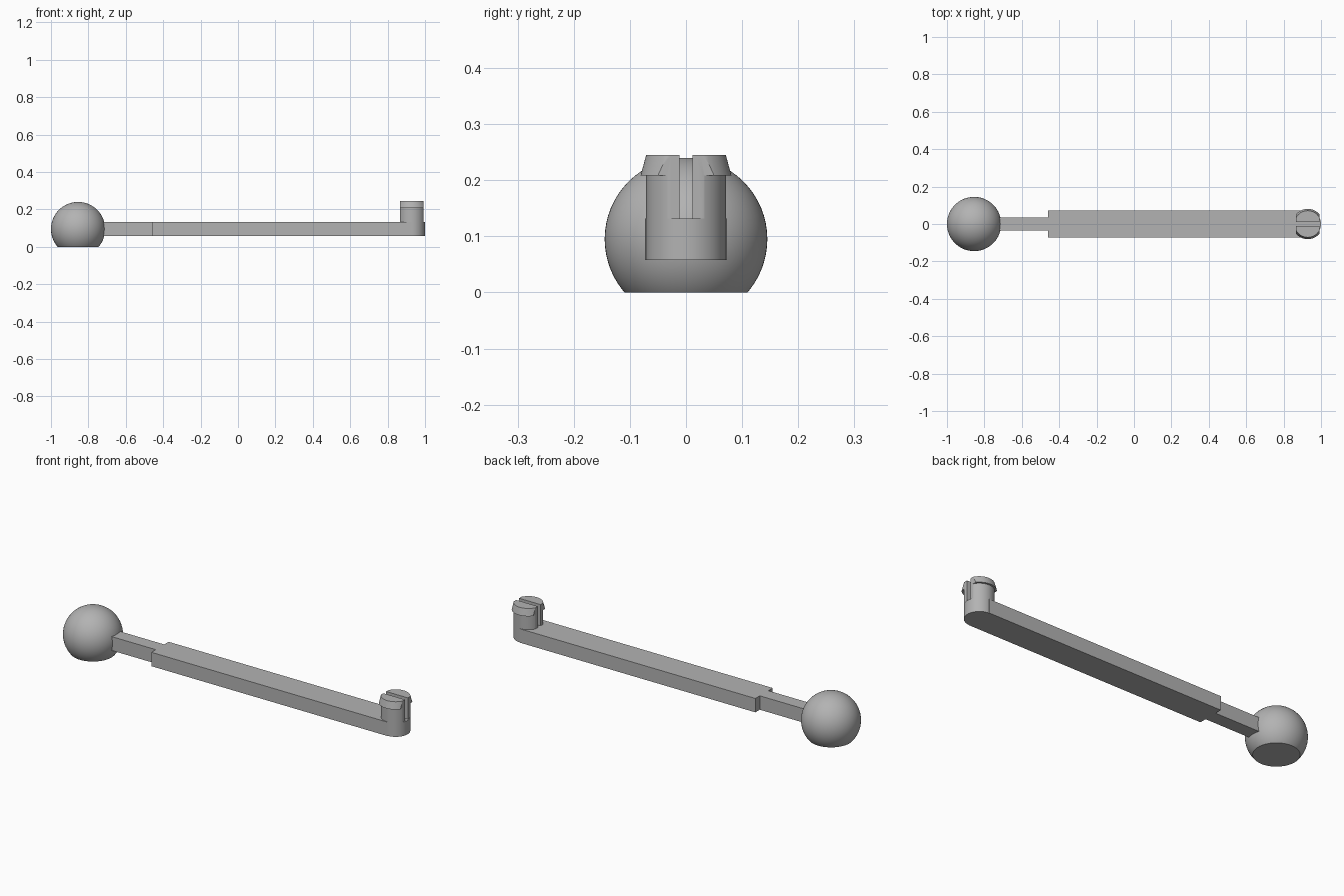
import bpy, bmesh, math
from mathutils import Vector

if "Cube" in bpy.data.objects:
    bpy.data.objects.remove(bpy.data.objects["Cube"], do_unlink=True)

grey = bpy.data.materials.new("plain grey")
grey.use_nodes = True
grey.diffuse_color = (0.45, 0.45, 0.45, 1)
grey.node_tree.nodes["Principled BSDF"].inputs["Base Color"].default_value = (0.45, 0.45, 0.45, 1)

ARM_LOW, ARM_TOP = 0.058, 0.132
PIN_X, PIN_R = 0.929, 0.071


def finish(name, bm, location=(0, 0, 0)):
    """Turn a bmesh into a smooth-shaded object with sharp edges kept."""
    bmesh.ops.recalc_face_normals(bm, faces=bm.faces)
    mesh = bpy.data.meshes.new(name)
    bm.to_mesh(mesh)
    bm.free()
    mesh.materials.append(grey)
    obj = bpy.data.objects.new(name, mesh)
    obj.location = location
    bpy.context.collection.objects.link(obj)
    bpy.ops.object.select_all(action='DESELECT')
    obj.select_set(True)
    bpy.context.view_layer.objects.active = obj
    bpy.ops.object.shade_smooth_by_angle(angle=math.radians(30))
    return obj


def slice_off(bm, point, normal):
    """Remove everything beyond a plane and cap the cut."""
    geom = bm.verts[:] + bm.edges[:] + bm.faces[:]
    cut = bmesh.ops.bisect_plane(bm, geom=geom, plane_co=point, plane_no=normal, clear_outer=True)
    edges = [e for e in cut["geom_cut"] if isinstance(e, bmesh.types.BMEdge)]
    bmesh.ops.holes_fill(bm, edges=edges, sides=0)


# Ball with a flat underside
bm = bmesh.new()
bmesh.ops.create_uvsphere(bm, u_segments=64, v_segments=32, radius=0.145)
slice_off(bm, (0, 0, -0.095), (0, 0, -1))
finish("ball", bm, (-0.855, 0, 0.095))

# Arm: narrow neck, wide bar and rounded end in one extruded outline
half = [(-0.72, 0.036), (-0.46, 0.036), (-0.46, 0.073), (PIN_X, 0.073)]
steps = 32
arc = [(PIN_X + PIN_R * math.sin(math.pi * i / steps),
        PIN_R * math.cos(math.pi * i / steps)) for i in range(steps + 1)]
outline = half + arc + [(x, -y) for x, y in reversed(half)]
bm = bmesh.new()
face = bm.faces.new([bm.verts.new((x, y, ARM_LOW)) for x, y in outline])
top = bmesh.ops.extrude_face_region(bm, geom=[face])["geom"]
bmesh.ops.translate(bm, vec=(0, 0, ARM_TOP - ARM_LOW),
                    verts=[v for v in top if isinstance(v, bmesh.types.BMVert)])
finish("arm", bm)

# Snap pin: lathed shaft and flared head, flattened sides, split by a slot
profile = [(0, ARM_TOP), (PIN_R, ARM_TOP), (PIN_R, 0.208),
           (0.081, 0.208), (0.071, 0.245), (0, 0.245)]
bm = bmesh.new()
verts = [bm.verts.new((r, 0, z)) for r, z in profile]
edges = [bm.edges.new(pair) for pair in zip(verts, verts[1:])]
bmesh.ops.spin(bm, geom=verts + edges, cent=(0, 0, 0), axis=(0, 0, 1),
               angle=math.tau, steps=64)
bmesh.ops.remove_doubles(bm, verts=bm.verts, dist=0.0001)
for side in (-1, 1):
    slice_off(bm, (side * 0.0635, 0, 0), (side, 0, 0))
slice_off(bm, (0, 0.012, 0), (0, -1, 0))
pin = finish("snap_pin", bm, (PIN_X, 0, 0))
mirror = pin.modifiers.new("other half", 'MIRROR')
mirror.use_axis = (False, True, False)
mirror.use_mirror_merge = False
